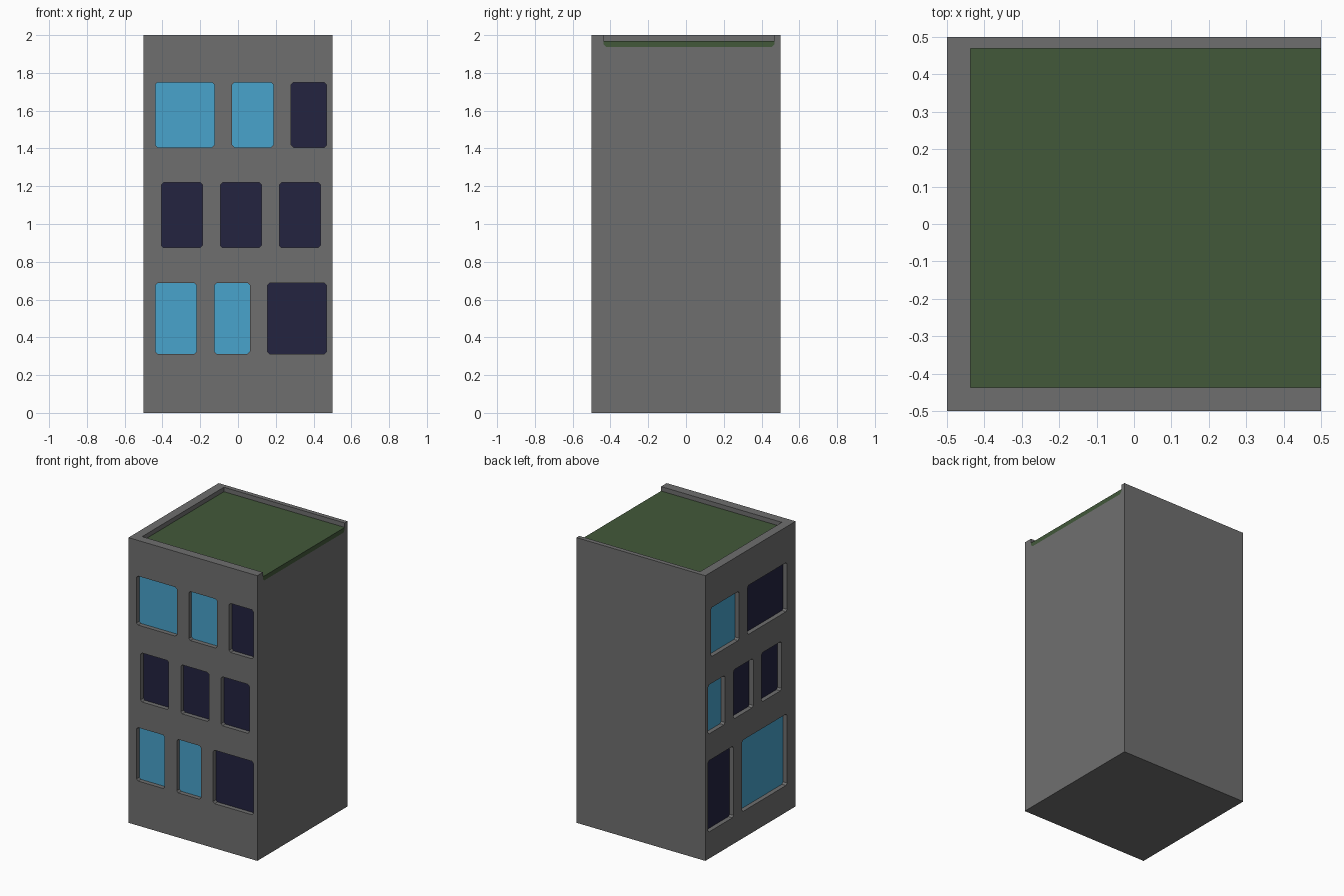
import bpy, bmesh
from mathutils import Vector

if "Cube" in bpy.data.objects:
    bpy.data.objects.remove(bpy.data.objects["Cube"])

U = 1 / 32          # modelling grid step
C = 0.012           # small corner cut
DEPTH = U           # recess depth of the glass
PLATE = 0.004       # glass plate thickness


def material(name, rgb):
    m = bpy.data.materials.new(name)
    m.diffuse_color = (*rgb, 1)
    m.use_nodes = True
    m.node_tree.nodes["Principled BSDF"].inputs["Base Color"].default_value = m.diffuse_color
    return m


GREY = material("grey_wall", (0.159, 0.159, 0.159))
BLUE = material("lit_blue_glass", (0.065, 0.366, 0.604))
DARK = material("dark_glass", (0.0168, 0.0168, 0.0513))
GREEN = material("green_roof", (0.0545, 0.0976, 0.0423))


def prism(name, points, offset, mat):
    """Solid made by pushing a flat outline along an offset."""
    bm = bmesh.new()
    face = bm.faces.new([bm.verts.new(p) for p in points])
    ext = bmesh.ops.extrude_face_region(bm, geom=[face], use_keep_orig=True)
    moved = [g for g in ext["geom"] if isinstance(g, bmesh.types.BMVert)]
    bmesh.ops.translate(bm, verts=moved, vec=Vector(offset))
    bmesh.ops.recalc_face_normals(bm, faces=bm.faces[:])
    me = bpy.data.meshes.new(name)
    bm.to_mesh(me)
    bm.free()
    me.materials.append(mat)
    ob = bpy.data.objects.new(name, me)
    bpy.context.collection.objects.link(ob)
    return ob


def outline(a0, a1, z0, z1, c):
    """Rectangle with cut corners, in (along, height)."""
    return [(a0 + c, z0), (a1 - c, z0), (a1, z0 + c), (a1, z1 - c),
            (a1 - c, z1), (a0 + c, z1), (a0, z1 - c), (a0, z0 + c)]


# Main block of the building
body = prism("building_walls",
             [(-.5, -.5, 0), (.5, -.5, 0), (.5, .5, 0), (-.5, .5, 0)],
             (0, 0, 2), GREY)
cutters = []

# Windows: rows of (bottom, top, [(start, end, glass)]) in grid steps
front_rows = [
    (45, 56, [(-14, -4, BLUE), (-1, 6, BLUE), (9, 15, DARK)]),
    (28, 39, [(-13, -6, DARK), (-3, 4, DARK), (7, 14, DARK)]),
    (10, 22, [(-14, -7, BLUE), (-4, 2, BLUE), (5, 15, DARK)]),
]
left_rows = [
    (45, 56, [(4, 14, BLUE), (-13, 1, DARK)]),
    (28, 39, [(9, 15, BLUE), (-1, 6, DARK), (-11, -4, DARK)]),
    (6, 22, [(6, 15, DARK), (-13, 3, BLUE)]),
]


def place_front(a, z, d):
    return (a, -.5 + d, z)


def place_left(a, z, d):
    return (-.5 + d, a, z)


for side, rows, place, inward in (
        ("front", front_rows, place_front, Vector((0, 1, 0))),
        ("left", left_rows, place_left, Vector((1, 0, 0)))):
    for r, (z0, z1, wins) in enumerate(rows):
        for i, (a0, a1, mat) in enumerate(wins):
            shape = outline(a0 * U, a1 * U, z0 * U, z1 * U, C)
            # Recess cutter, then the glass plate at its back
            cutters.append(prism("cutter", [place(a, z, -.05) for a, z in shape],
                                 inward * (.05 + DEPTH + PLATE), GREY))
            prism(f"{side}_window_{r + 1}_{i + 1}",
                  [place(a, z, DEPTH) for a, z in shape], inward * PLATE, mat)

# Roof tray: sunk behind the parapet, open on the right side
x0, y0, y1, zb, zt = -14 * U, -14 * U, 15 * U, 2 - 2 * U, 2 - U
k = U / 2


def tray(top):
    return [(x0, y0 + k, zb), (x0, y1 - k, zb), (x0, y1, zb + k),
            (x0, y1, top), (x0, y0, top), (x0, y0, zb + k)]


cutters.append(prism("cutter", tray(2.1), (.6 - x0, 0, 0), GREY))
prism("roof_deck", tray(zt), (.5 - x0, 0, 0), GREEN)

# Cut all recesses out of the block
for c in cutters:
    m = body.modifiers.new("cut", "BOOLEAN")
    m.operation = "DIFFERENCE"
    m.solver = "EXACT"
    m.object = c
    c.hide_render = True
bpy.context.view_layer.update()
dg = bpy.context.evaluated_depsgraph_get()
cut = bpy.data.meshes.new_from_object(body.evaluated_get(dg))
body.modifiers.clear()
body.data = cut
cut.materials.clear()
cut.materials.append(GREY)
for p in cut.polygons:
    p.material_index = 0
for c in cutters:
    bpy.data.objects.remove(c)
